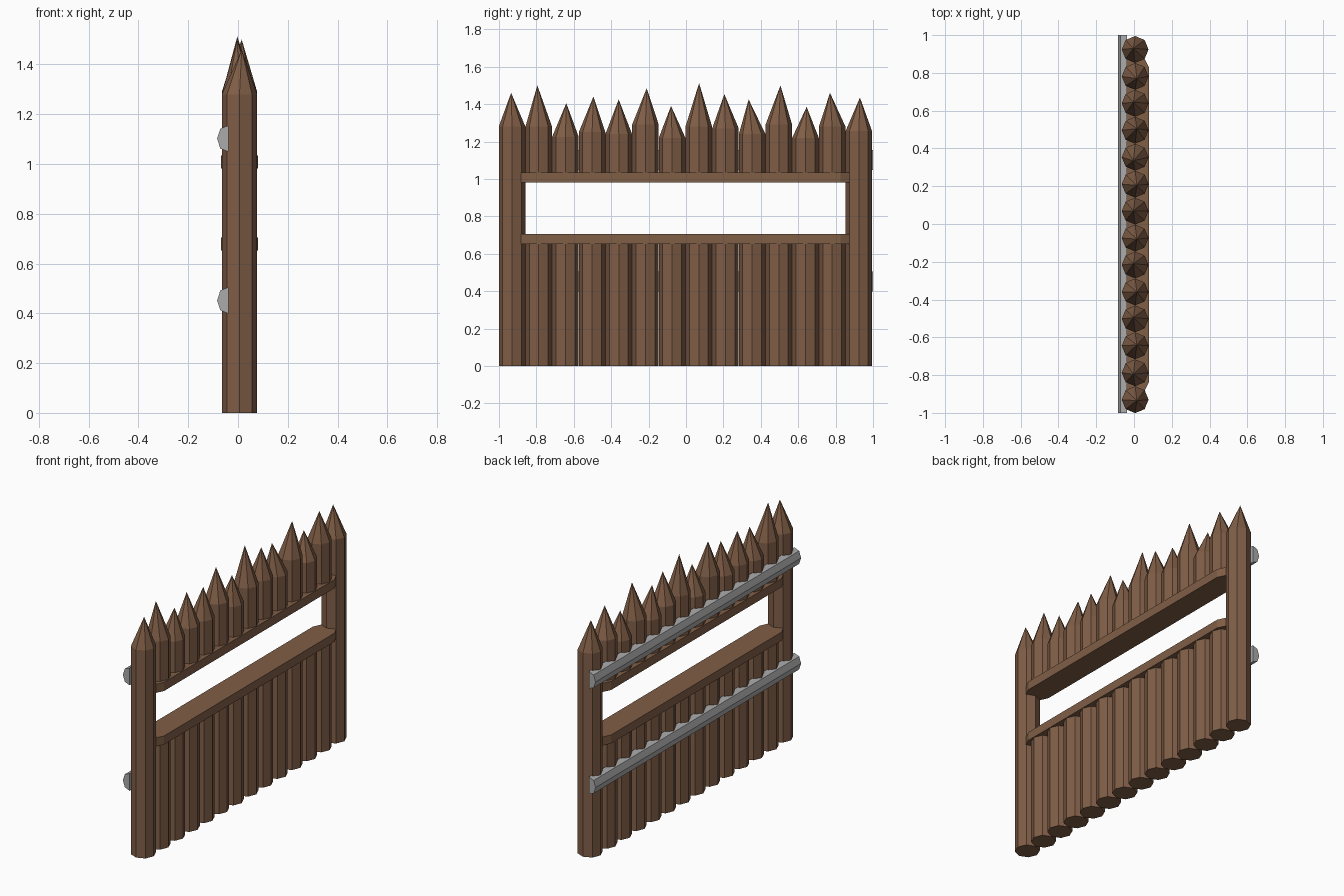
import bpy, bmesh, math

if "Cube" in bpy.data.objects:
    bpy.data.objects.remove(bpy.data.objects["Cube"])

def material(name, rgb):
    m = bpy.data.materials.new(name)
    m.diffuse_color = (*rgb, 1)
    m.use_nodes = True
    m.node_tree.nodes["Principled BSDF"].inputs["Base Color"].default_value = m.diffuse_color
    return m

WOOD = material("brown wood", (0.216, 0.112, 0.062))
METAL = material("grey rail", (0.41, 0.41, 0.41))
CX, R = 0.006, 0.071   # stake line and stake radius

def finish(name, bm, mat):
    bmesh.ops.recalc_face_normals(bm, faces=bm.faces)
    me = bpy.data.meshes.new(name)
    bm.to_mesh(me)
    bm.free()
    me.materials.append(mat)
    ob = bpy.data.objects.new(name, me)
    bpy.context.collection.objects.link(ob)

def prism(name, points, offset, mat):
    """Closed prism from a 3D outline swept by an offset."""
    bm = bmesh.new()
    f = bm.faces.new([bm.verts.new(p) for p in points])
    ext = bmesh.ops.extrude_face_region(bm, geom=[f], use_keep_orig=True)
    vs = [e for e in ext["geom"] if isinstance(e, bmesh.types.BMVert)]
    bmesh.ops.translate(bm, verts=vs, vec=offset)
    finish(name, bm, mat)

def octagon(y, z):
    return [(CX + R * math.cos(k * math.pi / 4), y + R * math.sin(k * math.pi / 4), z)
            for k in range(8)]

def pointed_stake(name, y, z0, shoulder, tip):
    bm = bmesh.new()
    low = [bm.verts.new(p) for p in octagon(y, z0)]
    top = [bm.verts.new(p) for p in octagon(y, shoulder)]
    apex = bm.verts.new(tip)
    bm.faces.new(low[::-1])
    for i in range(8):
        j = (i + 1) % 8
        bm.faces.new((low[i], low[j], top[j], top[i]))
        bm.faces.new((top[i], top[j], apex))
    finish(name, bm, WOOD)

# Stakes: tip y, tip z, shoulder z
tips = [(-0.935, 1.46, 1.28), (-0.795, 1.50, 1.28), (-0.64, 1.405, 1.225),
        (-0.495, 1.44, 1.25), (-0.36, 1.425, 1.24), (-0.21, 1.485, 1.29),
        (-0.08, 1.39, 1.22), (0.07, 1.512, 1.28), (0.205, 1.453, 1.27),
        (0.335, 1.425, 1.24), (0.505, 1.50, 1.29), (0.645, 1.385, 1.22),
        (0.77, 1.46, 1.28), (0.93, 1.435, 1.255)]
for i, (ty, tz, sh) in enumerate(tips):
    y = -0.93 + i * 1.854 / 13
    tip = (0.006 + 0.009 * (-1) ** i, ty, tz)
    if i in (0, 13):
        pointed_stake("end_post", y, 0, sh, tip)
    else:
        pointed_stake("upper_stake", y, 1.0, sh, tip)
        prism("lower_stake", octagon(y, 0), (0, 0, 0.68), WOOD)

# Planks framing the slit, with cut corners
for name, z in (("sill_plank", 0.652), ("lintel_plank", 0.982)):
    outline = [(CX + sx * w, sy * l - 0.004, z) for sx, sy, w, l in (
        (1, -1, 0.074, 0.83), (1, 1, 0.074, 0.83), (1, 1, 0.045, 0.89), (-1, 1, 0.045, 0.89),
        (-1, 1, 0.074, 0.83), (-1, -1, 0.074, 0.83), (-1, -1, 0.045, 0.89), (1, -1, 0.045, 0.89))]
    prism(name, outline, (0, 0, 0.053), WOOD)

# Rails on the back
for name, z in (("lower_rail", 0.452), ("upper_rail", 1.102)):
    profile = [(-0.038, -1, z - 0.053), (-0.071, -1, z - 0.04), (-0.084, -1, z),
               (-0.071, -1, z + 0.04), (-0.038, -1, z + 0.053)]
    prism(name, profile, (0, 2, 0), METAL)
